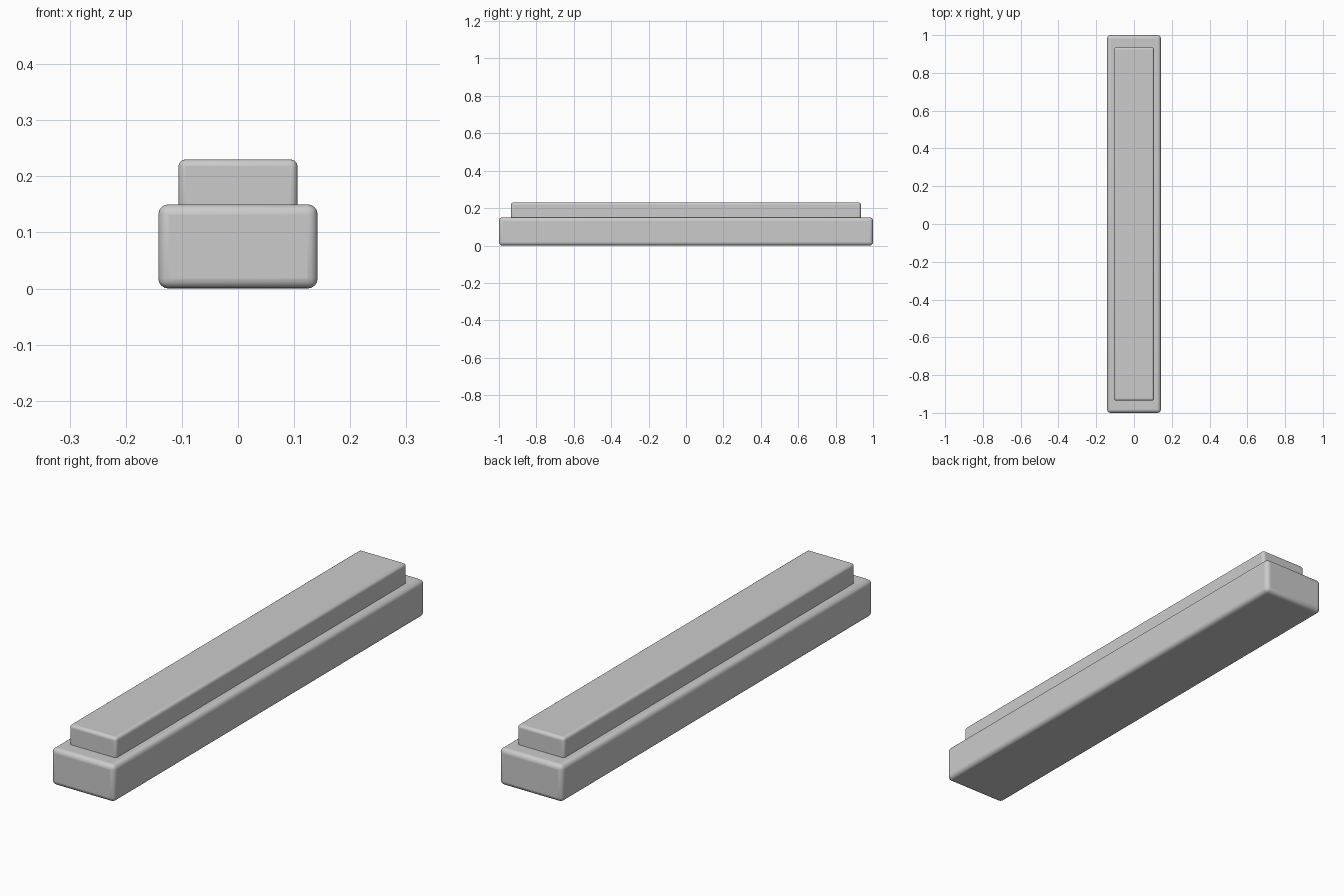
import bpy

if "Cube" in bpy.data.objects:
    bpy.data.objects.remove(bpy.data.objects["Cube"])


def rounded_block(name, size, z_bottom, radius):
    """Box resting at z_bottom with all edges rounded."""
    bpy.ops.mesh.primitive_cube_add(size=1, location=(0, 0, z_bottom + size[2] / 2))
    block = bpy.context.object
    block.name = name
    block.scale = size
    bpy.ops.object.transform_apply(location=False, rotation=False, scale=True)
    bevel = block.modifiers.new("rounded_edges", "BEVEL")
    bevel.width = radius
    bevel.segments = 4
    bpy.ops.object.shade_smooth_by_angle()
    return block


# Wide lower bar
rounded_block("base_bar", (0.284, 2.0, 0.15), 0.0, 0.018)

# Narrower upper bar, sunk slightly into the base
rounded_block("top_bar", (0.212, 1.87, 0.10), 0.13, 0.012)
